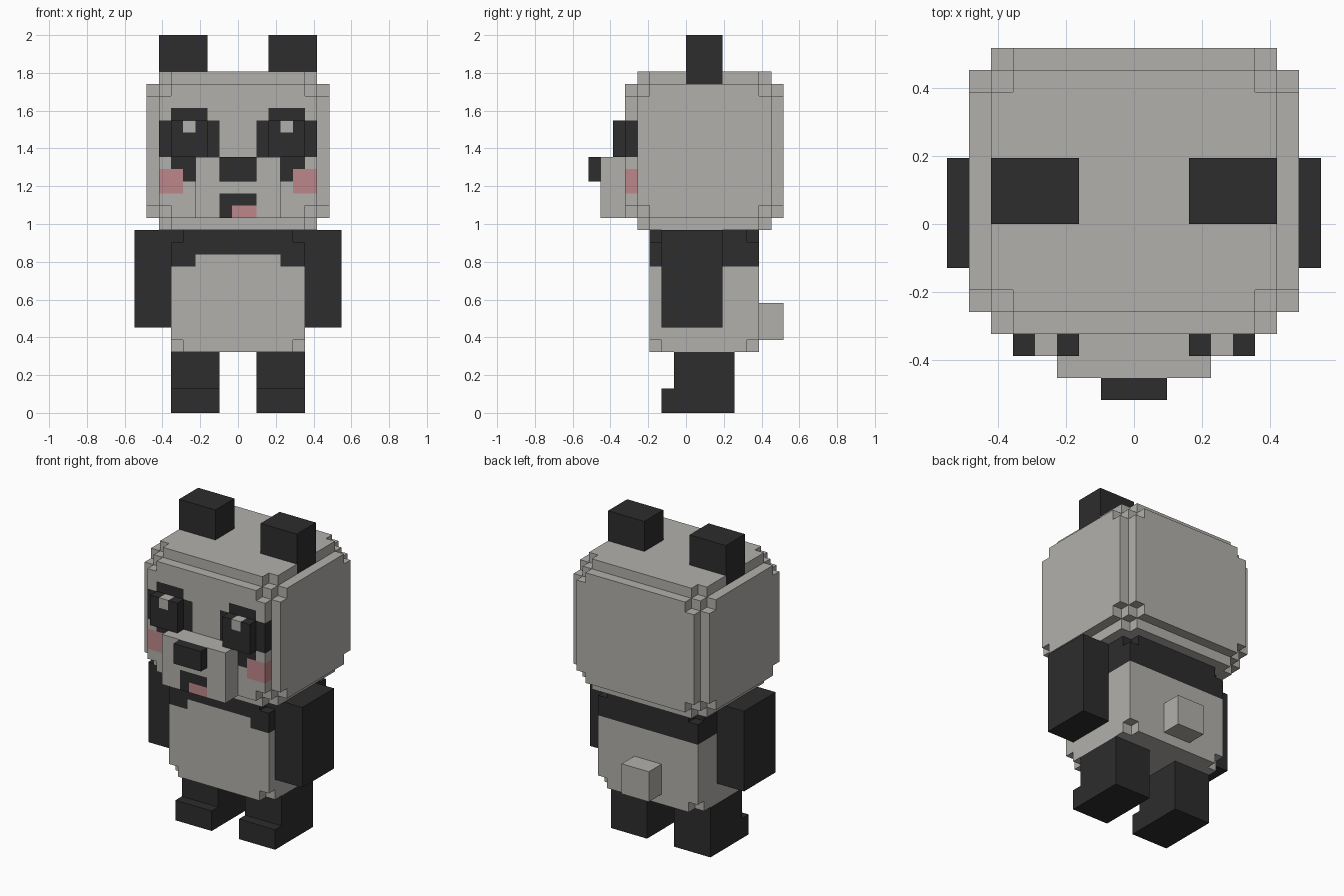
import bpy, bmesh
from itertools import product
from mathutils import Vector

if "Cube" in bpy.data.objects:
    bpy.data.objects.remove(bpy.data.objects["Cube"])

U = 2 / 31  # edge length of one block

def material(name, rgb):
    m = bpy.data.materials.new(name)
    m.diffuse_color = (*rgb, 1)
    m.use_nodes = True
    m.node_tree.nodes["Principled BSDF"].inputs["Base Color"].default_value = m.diffuse_color
    return m

MATS = [material("warm_white", (0.445, 0.434, 0.413)),
        material("charcoal", (0.026, 0.026, 0.026)),
        material("pink", (0.515, 0.245, 0.254))]
WHITE, BLACK, PINK = range(3)
cells = {}  # block position -> (part name, colour)

def fill(part, colour, xs, ys, zs, keep=None):
    """Fill an inclusive range of blocks; keep() gets each block's depth from the ends."""
    ranges = (xs, ys, zs)
    for c in product(*(range(a, b + 1) for a, b in ranges)):
        depth = [min(v - a, b - v) for v, (a, b) in zip(c, ranges)]
        if keep is None or keep(depth):
            cells[c] = (part, colour(c) if callable(colour) else colour)

def pair(part, colour, xs, ys, zs):
    """Fill a block range on the left (+x) and mirror it to the right."""
    fill("left_" + part, colour, xs, ys, zs)
    fill("right_" + part, colour, (-xs[1], -xs[0]), ys, zs)

def stepped(d):
    """Six raised panels with notched corners around a core."""
    return d.count(0) == 0 or (d.count(0) == 1 and d.count(1) < 2)

def body_colour(c):
    """Dark shoulders with a white bib on the front."""
    x, y, z = c
    bib = z == 12 and y == -3 and abs(x) <= 3
    return BLACK if z >= 12 and not bib else WHITE

def head_colour(c):
    """Eye patches and cheeks on the front panel."""
    x, y, z = abs(c[0]), c[1], c[2]
    if y != -5:
        return WHITE
    if 5 <= x <= 6 and 18 <= z <= 19:
        return PINK
    patch = ((2 <= x <= 6 and 21 <= z <= 23) or (3 <= x <= 5 and z == 24)
             or (4 <= x <= 5 and 19 <= z <= 20))
    return BLACK if patch else WHITE

def muzzle_colour(c):
    """Open mouth with an off-centre tongue."""
    x, y, z = c
    if y == -7 and abs(x) <= 1 and z <= 17:
        return PINK if z == 16 and x >= 0 else BLACK
    return WHITE

# Body and tail
fill("body", body_colour, (-5, 5), (-3, 5), (5, 14), lambda d: any(d))
fill("tail", WHITE, (-1, 1), (6, 7), (6, 8))
# Limbs
pair("arm", BLACK, (6, 8), (-2, 2), (7, 14))
pair("leg", BLACK, (2, 5), (-1, 3), (0, 4))
pair("foot", BLACK, (2, 5), (-2, -2), (0, 1))
# Head and face
fill("head", head_colour, (-7, 7), (-5, 7), (15, 27), stepped)
pair("ear", BLACK, (3, 6), (0, 2), (27, 30))
pair("eye", BLACK, (3, 5), (-6, -6), (21, 23))
pair("eye", WHITE, (4, 4), (-6, -6), (23, 23))
fill("muzzle", muzzle_colour, (-3, 3), (-7, -6), (16, 20))
fill("nose", BLACK, (-1, 1), (-8, -8), (19, 20))

# Turn the exposed block sides of every part into a mesh
def build(part):
    bm = bmesh.new()
    for c, (name, colour) in cells.items():
        if name != part:
            continue
        centre = Vector((c[0], c[1] + 0.5, c[2] + 0.5))
        for axis, sign in product(range(3), (-1, 1)):
            n = Vector((0, 0, 0))
            n[axis] = sign
            if tuple(int(v + n[i]) for i, v in enumerate(c)) in cells:
                continue
            a = Vector((0, 0, 0))
            a[(axis + 1) % 3] = 1
            b = n.cross(a)
            corners = [(-1, -1), (1, -1), (1, 1), (-1, 1)]
            face = bm.faces.new([bm.verts.new((centre + (n + a * s + b * t) / 2) * U)
                                 for s, t in corners])
            face.material_index = colour
    bmesh.ops.remove_doubles(bm, verts=bm.verts, dist=U / 100)
    # Merge flat areas of one colour
    bmesh.ops.dissolve_limit(bm, angle_limit=0.01, verts=bm.verts, edges=bm.edges,
                             delimit={'MATERIAL'})
    mesh = bpy.data.meshes.new(part)
    bm.to_mesh(mesh)
    bm.free()
    for m in MATS:
        mesh.materials.append(m)
    bpy.context.collection.objects.link(bpy.data.objects.new(part, mesh))

for part in sorted({name for name, _ in cells.values()}):
    build(part)
